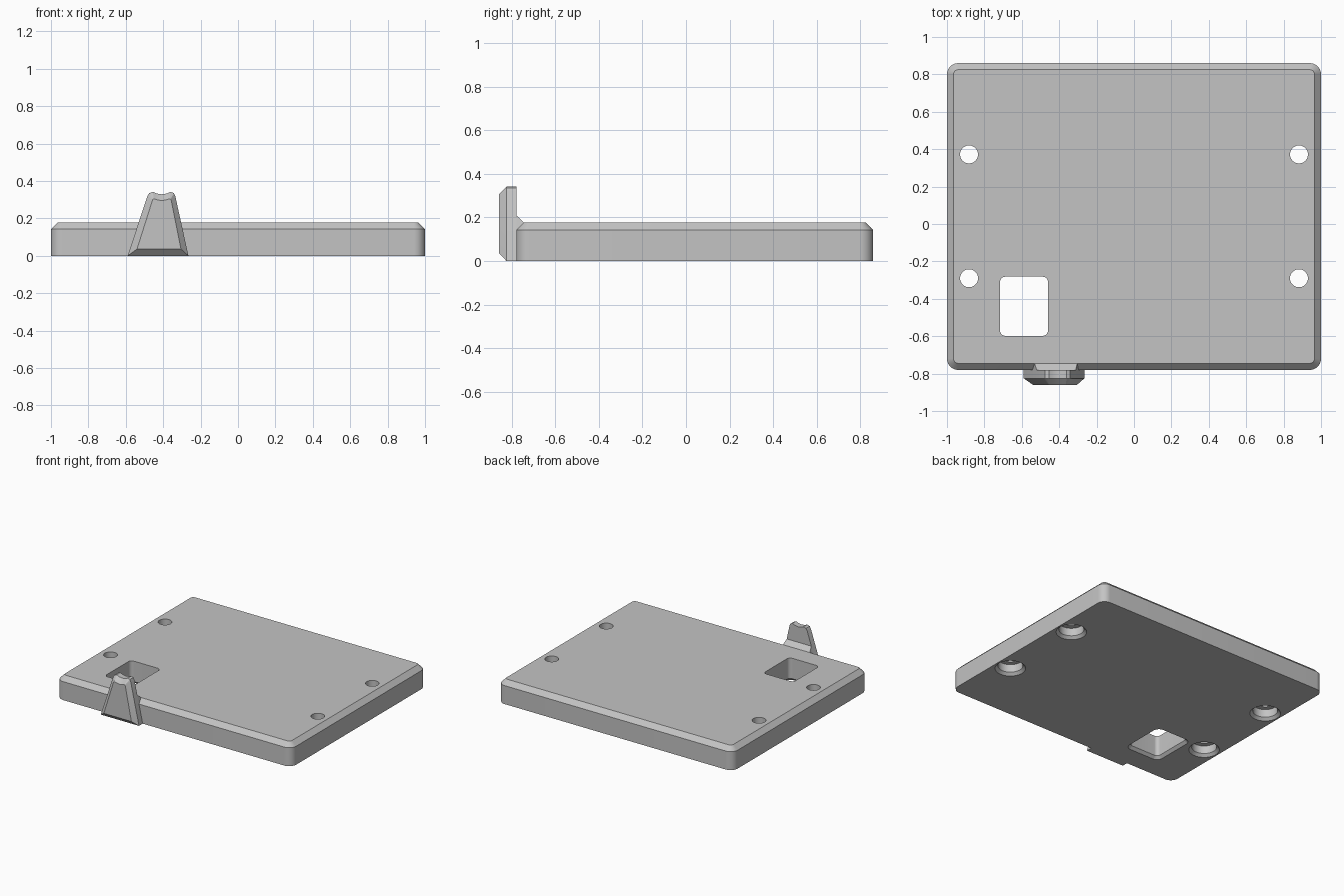
import bpy, bmesh, math
from mathutils import Vector

if "Cube" in bpy.data.objects:
    bpy.data.objects.remove(bpy.data.objects["Cube"])

grey = bpy.data.materials.new("plain_grey")
grey.use_nodes = True
GREY = (0.55, 0.55, 0.55, 1)
grey.diffuse_color = GREY
grey.node_tree.nodes["Principled BSDF"].inputs["Base Color"].default_value = GREY


def loft(name, rings):
    """Closed solid through rings with equal point counts."""
    bm = bmesh.new()
    loops = [[bm.verts.new(p) for p in ring] for ring in rings]
    n = len(loops[0])
    for a, b in zip(loops, loops[1:]):
        for i in range(n):
            j = (i + 1) % n
            bm.faces.new((a[i], a[j], b[j], b[i]))
    bm.faces.new(loops[0][::-1])
    bm.faces.new(loops[-1])
    bmesh.ops.recalc_face_normals(bm, faces=bm.faces)
    mesh = bpy.data.meshes.new(name)
    bm.to_mesh(mesh)
    bm.free()
    mesh.materials.append(grey)
    obj = bpy.data.objects.new(name, mesh)
    bpy.context.collection.objects.link(obj)
    return obj


def rounded_rect(cx, cy, hx, hy, r, z, steps=10):
    pts = []
    for k, (sx, sy) in enumerate([(1, 1), (-1, 1), (-1, -1), (1, -1)]):
        for i in range(steps + 1):
            a = math.pi / 2 * (k + i / steps)
            pts.append((cx + sx * (hx - r) + r * math.cos(a),
                        cy + sy * (hy - r) + r * math.sin(a), z))
    return pts


def circle(cx, cy, r, z, n=48):
    return [(cx + r * math.cos(math.tau * i / n),
             cy + r * math.sin(math.tau * i / n), z) for i in range(n)]


def cut(target, cutter):
    cutter.hide_render = True
    mod = target.modifiers.new("cut", 'BOOLEAN')
    mod.operation = 'DIFFERENCE'
    mod.solver = 'EXACT'
    mod.object = cutter
    dg = bpy.context.evaluated_depsgraph_get()
    result = bpy.data.meshes.new_from_object(target.evaluated_get(dg))
    target.modifiers.clear()
    target.data = result
    bpy.data.objects.remove(cutter)


# Plate with rounded corners and a chamfered top edge
FRONT, BACK, TOP, CH = -0.78, 0.86, 0.177, 0.035
cy, hy = (FRONT + BACK) / 2, (BACK - FRONT) / 2
plate = loft("cover_plate", [
    rounded_rect(0, cy, 1, hy, 0.06, 0),
    rounded_rect(0, cy, 1, hy, 0.06, TOP - CH),
    rounded_rect(0, cy, 1 - CH, hy - CH, 0.025, TOP)])

# Screw holes, counterbored and chamfered from below
for x in (-0.882, 0.882):
    for y in (0.372, -0.29):
        steps = [(0.117, -0.01), (0.087, 0.02), (0.087, 0.08), (0.048, 0.08), (0.048, 0.25)]
        cut(plate, loft("screw_hole_cutter", [circle(x, y, r, z) for r, z in steps]))

# Rectangular opening, chamfered from below
cut(plate, loft("window_cutter", [
    rounded_rect(-0.588, -0.44, 0.128 + g, 0.158 + g, 0.028 + g, z)
    for g, z in [(0.03, -0.01), (0, 0.02), (0, 0.25)]]))

# Tapered latch tab with a notched tip and bevelled front
outline = [(-0.59, 0), (-0.485, 0.318), (-0.475, 0.335), (-0.455, 0.342), (-0.435, 0.333),
           (-0.408, 0.329), (-0.38, 0.333), (-0.36, 0.342), (-0.343, 0.335), (-0.335, 0.318),
           (-0.265, 0)]
face = [(-0.54, 0.036), (-0.458, 0.295), (-0.455, 0.302), (-0.45, 0.305), (-0.435, 0.3),
        (-0.408, 0.295), (-0.38, 0.3), (-0.365, 0.305), (-0.36, 0.302), (-0.357, 0.295),
        (-0.305, 0.036)]
tab = loft("latch_tab", [[(x, y, z) for x, z in pts]
                         for pts, y in [(outline, FRONT), (outline, -0.825), (face, -0.86)]])

# Sloped web joining the tab to the plate's chamfer
section = [(FRONT, 0.21), (FRONT + CH, TOP), (FRONT, TOP - CH)]
loft("latch_web", [[(x0 + k * z, y, z) for y, z in section]
                   for x0, k in [(-0.59, 0.33), (-0.265, -0.22)]])

# Smooth rounded walls, keep crisp edges
for obj in (plate, tab):
    bpy.ops.object.select_all(action='DESELECT')
    obj.select_set(True)
    bpy.context.view_layer.objects.active = obj
    bpy.ops.object.shade_smooth_by_angle(angle=math.radians(28))
